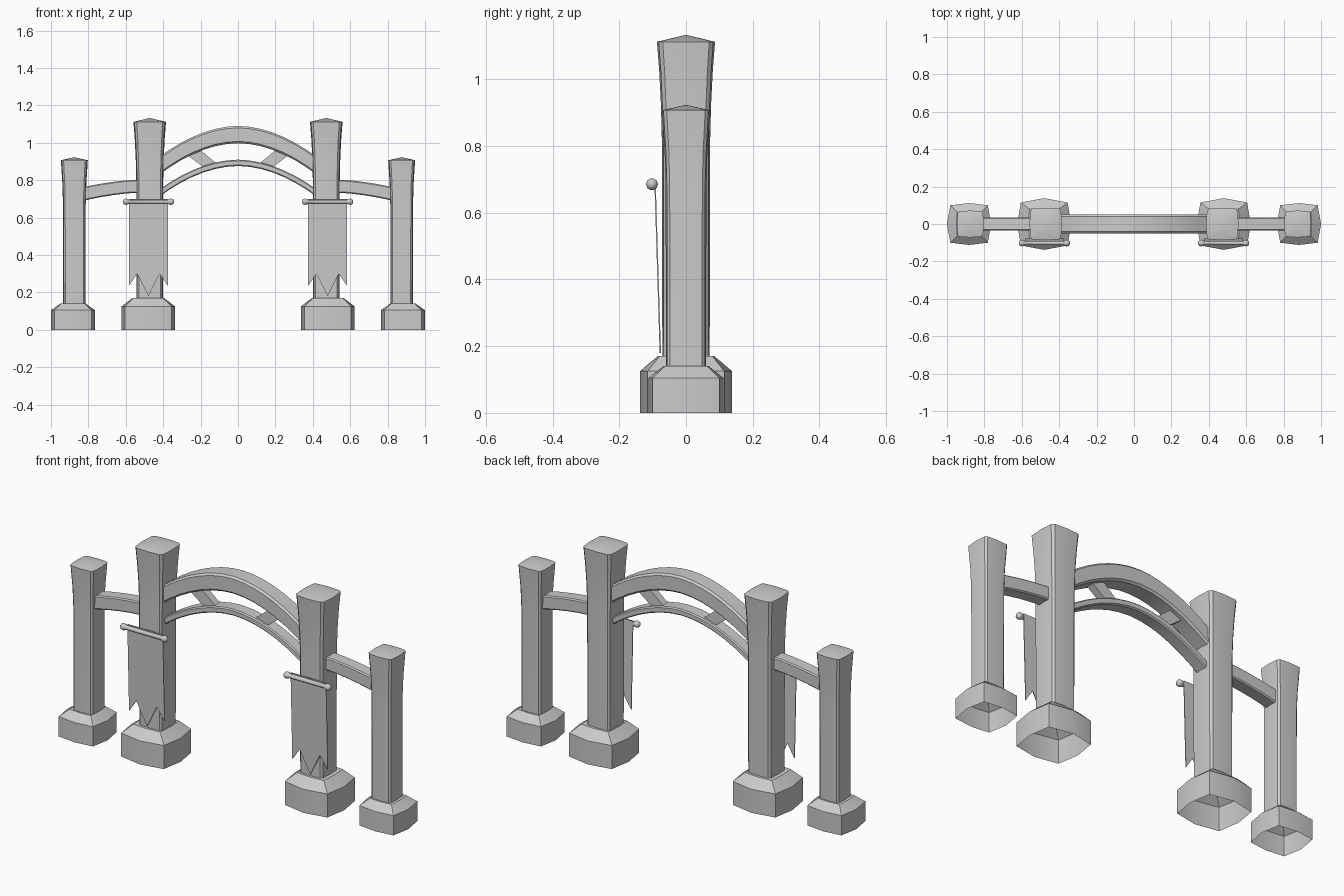
import bpy, bmesh, math
from mathutils import Vector

if "Cube" in bpy.data.objects:
    bpy.data.objects.remove(bpy.data.objects["Cube"])


def finish(bm, name, angle=35):
    bmesh.ops.recalc_face_normals(bm, faces=bm.faces)
    me = bpy.data.meshes.new(name)
    bm.to_mesh(me)
    bm.free()
    ob = bpy.data.objects.new(name, me)
    bpy.context.collection.objects.link(ob)
    bpy.ops.object.select_all(action='DESELECT')
    ob.select_set(True)
    bpy.context.view_layer.objects.active = ob
    bpy.ops.object.shade_smooth_by_angle(angle=math.radians(angle))
    return ob


def loft(name, rings, cap_start=True, cap_end=True, apex=None, angle=35):
    bm = bmesh.new()
    loops = [[bm.verts.new(p) for p in r] for r in rings]
    n = len(loops[0])
    for a, b in zip(loops, loops[1:]):
        for i in range(n):
            bm.faces.new((a[i], a[(i + 1) % n], b[(i + 1) % n], b[i]))
    if cap_start:
        bm.faces.new(loops[0])
    if apex:
        t = bm.verts.new(apex)
        for i in range(n):
            bm.faces.new((loops[-1][i], loops[-1][(i + 1) % n], t))
    elif cap_end:
        bm.faces.new(loops[-1])
    return finish(bm, name, angle)


def bulged_square(cx, z, mx, my, kx, ky, chamfer=0.0):
    # square with pushed-out side middles and optional corner chamfers
    pts = []
    for sx, sy in ((1, 1), (-1, 1), (-1, -1), (1, -1)):
        if chamfer:
            a = (sx * kx, sy * (ky - chamfer))
            b = (sx * (kx - chamfer), sy * ky)
            pts += [a, b] if sx == sy else [b, a]
        else:
            pts.append((sx * kx, sy * ky))
        pts.append((0, my) if (sx, sy) == (1, 1) else (-mx, 0) if (sx, sy) == (-1, 1)
                   else (0, -my) if (sx, sy) == (-1, -1) else (mx, 0))
    return [(cx + x, y, z) for x, y in pts]


def post(name, cx, profile, apex_z):
    rings = [bulged_square(cx, z, h, h, h * 0.94, h * 0.94, h * 0.14) for z, h in profile]
    loft(name, rings, cap_start=False, apex=(cx, 0, apex_z))


def foot(name, cx, mx, my, kx, ky, z1, z2, top):
    rings = [bulged_square(cx, z, mx, my, kx, ky) for z in (0, z1)]
    rings.append(bulged_square(cx, z2, top, top, top * 0.93, top * 0.93))
    loft(name, rings, cap_start=False, angle=25)


def beam(name, xs, top, bottom, hw, c):
    # chamfered rectangular section swept along x between two curves
    rings = []
    for x in xs:
        t, b = top(x), bottom(x)
        rings.append([(x, -hw, b + c), (x, -hw + c, b), (x, hw - c, b), (x, hw, b + c),
                      (x, hw, t - c), (x, hw - c, t), (x, -hw + c, t), (x, -hw, t - c)])
    loft(name, rings)


def arch(peak, drop):
    return lambda x: peak - drop * (abs(x) / 0.4) ** 1.9


# central double arch
span = [-0.43 + 0.86 * i / 14 for i in range(15)]
beam("upper_arch", span, arch(1.09, 0.15), arch(0.998, 0.153), 0.05, 0.01)
beam("lower_arch", span, arch(0.91, 0.145), arch(0.876, 0.149), 0.036, 0.006)

for s, side in ((-1, "left"), (1, "right")):
    # posts and feet
    post(side + "_main_post", s * 0.472,
         [(0.15, 0.071), (0.8, 0.072), (0.92, 0.075), (1.02, 0.08), (1.112, 0.087)], 1.133)
    post(side + "_outer_post", s * 0.875,
         [(0.12, 0.06), (0.68, 0.061), (0.78, 0.064), (0.907, 0.072)], 0.923)
    foot(side + "_main_foot", s * 0.48, 0.144, 0.138, 0.125, 0.115, 0.125, 0.17, 0.085)
    foot(side + "_outer_foot", s * 0.882, 0.118, 0.112, 0.1, 0.1, 0.105, 0.14, 0.068)

    # side beam rising to the main post
    def curve(z_out, z_in):
        def f(x):
            t = (abs(x) - 0.53) / 0.29
            return z_in - (z_in - z_out) * max(t, 0) ** 1.6
        return f
    beam(side + "_side_beam", [s * (0.50 + 0.34 * i / 6) for i in range(7)],
         curve(0.765, 0.803), curve(0.692, 0.733), 0.036, 0.006)

    # strut between the arches
    strut = [(0.295, 0.952), (0.205, 0.965), (0.11, 0.885), (0.185, 0.87)]
    loft(side + "_strut", [[(s * x, y, z) for x, z in strut] for y in (-0.02, 0.02)])

    # banner rod with ball ends
    profile = [(-0.137, 0.006), (-0.13, 0.015), (-0.12, 0.018), (-0.11, 0.015), (-0.104, 0.011),
               (0.104, 0.011), (0.11, 0.015), (0.12, 0.018), (0.13, 0.015), (0.137, 0.006)]
    loft(side + "_banner_rod",
         [[(s * 0.479 + x, -0.102 + r * math.cos(k * math.pi / 5),
            0.685 + r * math.sin(k * math.pi / 5)) for k in range(10)] for x, r in profile],
         angle=50)

    # hanging banner with three points
    outline = [(-0.104, 0.7), (-0.104, 0.235), (-0.06, 0.3), (0, 0.18),
               (0.06, 0.3), (0.104, 0.235), (0.104, 0.7)]
    loft(side + "_banner",
         [[(s * 0.479 + x, -0.075 - 0.016 * (z - 0.18) / 0.52 - d, z) for x, z in outline]
          for d in (0, 0.004)])
